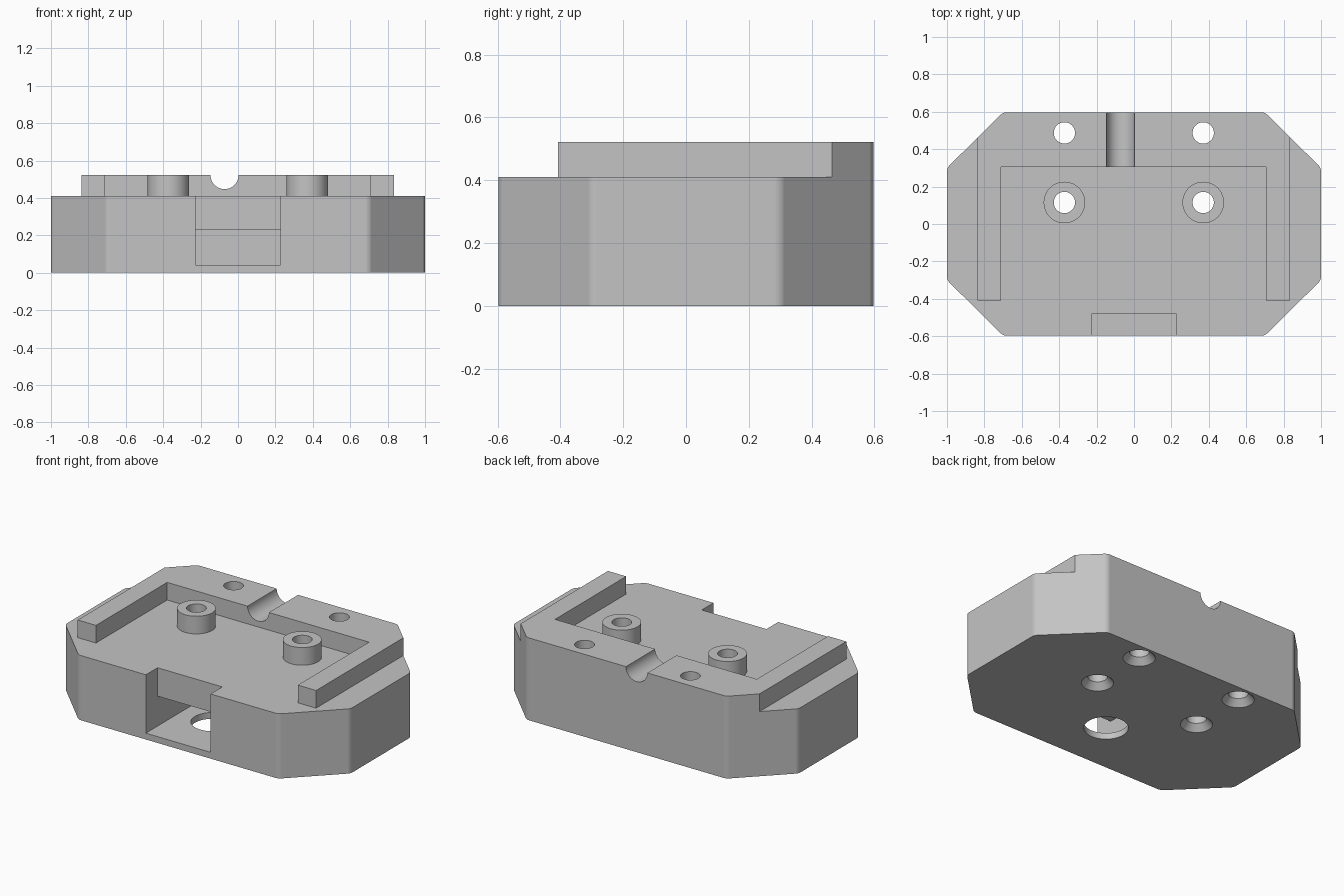
import bpy, bmesh, math

old = bpy.data.objects.get("Cube")
if old:
    bpy.data.objects.remove(old, do_unlink=True)

# Single light grey material
grey = bpy.data.materials.new("light grey")
grey.use_nodes = True
colour = (0.55, 0.55, 0.55, 1)
grey.diffuse_color = colour
grey.node_tree.nodes["Principled BSDF"].inputs["Base Color"].default_value = colour


def loft(name, rings):
    """Closed solid through rings that share a point count."""
    bm = bmesh.new()
    loops = [[bm.verts.new(p) for p in ring] for ring in rings]
    n = len(loops[0])
    for a, b in zip(loops, loops[1:]):
        for i in range(n):
            j = (i + 1) % n
            bm.faces.new((a[i], a[j], b[j], b[i]))
    bm.faces.new(loops[0][::-1])
    bm.faces.new(loops[-1])
    bmesh.ops.recalc_face_normals(bm, faces=bm.faces)
    mesh = bpy.data.meshes.new(name)
    bm.to_mesh(mesh)
    bm.free()
    mesh.materials.append(grey)
    obj = bpy.data.objects.new(name, mesh)
    bpy.context.collection.objects.link(obj)
    return obj


def prism(name, outline, z0, z1):
    return loft(name, [[(x, y, z) for x, y in outline] for z in (z0, z1)])


def circle(cx, cy, r, n=48):
    return [(cx + r * math.cos(math.tau * i / n), cy + r * math.sin(math.tau * i / n))
            for i in range(n)]


def lathe(name, cx, cy, profile):
    return loft(name, [[(x, y, z) for x, y in circle(cx, cy, r)] for r, z in profile])


def combine(target, tool, operation):
    """Apply a boolean and discard the tool."""
    tool.hide_render = True
    mod = target.modifiers.new("boolean", 'BOOLEAN')
    mod.object, mod.operation, mod.solver = tool, operation, 'EXACT'
    bpy.context.view_layer.objects.active = target
    bpy.ops.object.modifier_apply(modifier=mod.name)
    bpy.data.objects.remove(tool, do_unlink=True)


DECK, TOP = 0.41, 0.522
BOLT_X = (-0.372, 0.37)

# Eight-sided block with slightly rounded upright corners
corner = [(1, 0.3), (0.7, 0.597)]
outline = corner + [(-x, y) for x, y in corner[::-1]]
outline += [(-x, -y) for x, y in outline]
body = prism("mount_block", outline, 0, TOP)
bm = bmesh.new()
bm.from_mesh(body.data)
uprights = [e for e in bm.edges if abs(e.verts[0].co.z - e.verts[1].co.z) > 0.1]
bmesh.ops.bevel(bm, geom=uprights, offset=0.018, segments=4, profile=0.5, affect='EDGES')
bm.to_mesh(body.data)
bm.free()

# Lower the deck, leaving a U-shaped rim
deck_cut = [(-1.2, 1), (-0.838, 1), (-0.838, -0.408), (-0.71, -0.408), (-0.71, 0.305),
            (0.705, 0.305), (0.705, -0.408), (0.833, -0.408), (0.833, 1),
            (1.2, 1), (1.2, -1), (-1.2, -1)]
combine(body, prism("deck_cutter", deck_cut, DECK, 1), 'DIFFERENCE')

# Screw bosses on the deck
for x in BOLT_X:
    combine(body, lathe("boss", x, 0.115, [(0.111, 0.3), (0.111, TOP)]), 'UNION')

# Front notch that runs back under the deck
notch = [(-0.8, 0.04), (-0.8, 0.7), (-0.48, 0.7), (-0.48, 0.23), (-0.04, 0.23), (-0.04, 0.04)]
combine(body, loft("notch_cutter", [[(x, y, z) for y, z in notch] for x in (-0.228, 0.226)]),
        'DIFFERENCE')

# Round opening in the notch floor
combine(body, lathe("floor_hole_cutter", 0, -0.25, [(0.128, -0.1), (0.128, 0.1)]), 'DIFFERENCE')

# Countersunk bolt holes
for x in BOLT_X:
    for y in (0.115, 0.487):
        combine(body, lathe("bolt_cutter", x, y,
                            [(0.093, -0.1), (0.093, 0), (0.057, 0.04), (0.057, 0.8)]), 'DIFFERENCE')

# Half-round cable groove through the back rim
groove = circle(-0.072, TOP, 0.075)
combine(body, loft("groove_cutter", [[(x, y, z) for x, z in groove] for y in (0.2, 0.8)]),
        'DIFFERENCE')

# Smooth round walls, crisp flat faces
bpy.ops.object.select_all(action='DESELECT')
body.select_set(True)
bpy.context.view_layer.objects.active = body
bpy.ops.object.shade_smooth_by_angle(angle=math.radians(25))
weighted = body.modifiers.new("flat_face_normals", 'WEIGHTED_NORMAL')
weighted.keep_sharp = True
